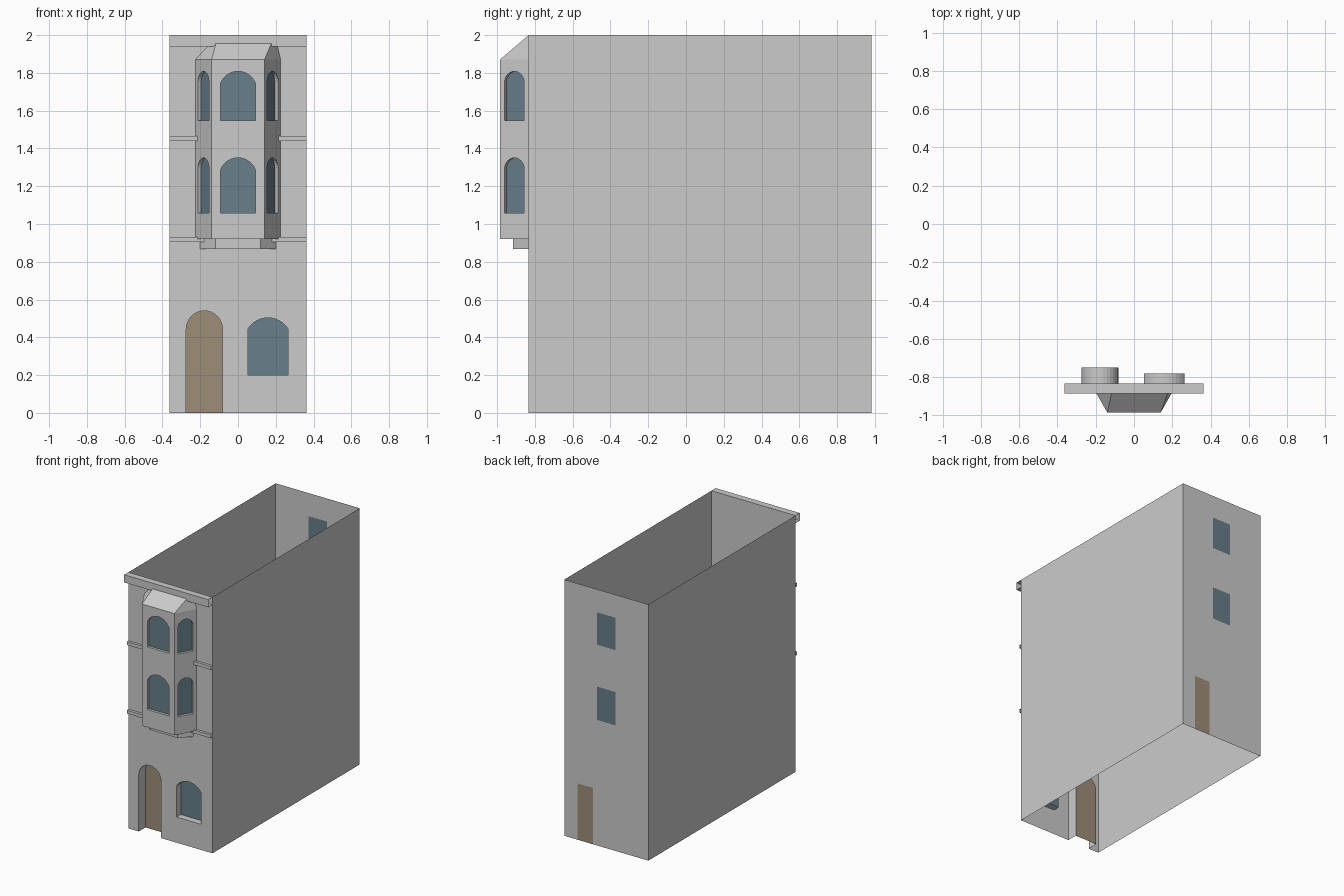
import bpy, bmesh, math
from mathutils import Vector

if "Cube" in bpy.data.objects:
    bpy.data.objects.remove(bpy.data.objects["Cube"])

W, F, B, H = 0.363, -0.833, 0.983, 2.0    # half width, front wall, back wall, height
BAY = -0.985                              # front of bay


def material(name, rgb):
    m = bpy.data.materials.new(name)
    m.diffuse_color = (*rgb, 1)
    m.use_nodes = True
    m.node_tree.nodes["Principled BSDF"].inputs["Base Color"].default_value = m.diffuse_color
    return m


GLASS = material("glass_blue", (0.14, 0.21, 0.255))
WOOD = material("door_brown", (0.34, 0.27, 0.19))


def mesh_object(name, verts, faces, mat=None):
    me = bpy.data.meshes.new(name)
    me.from_pydata([tuple(v) for v in verts], [], faces)
    me.update()
    ob = bpy.data.objects.new(name, me)
    bpy.context.collection.objects.link(ob)
    if mat:
        me.materials.append(mat)
    return ob


def rect(u0, u1, v0, v1):
    return [(u0, v0), (u0, v1), (u1, v1), (u1, v0)]


def arch(u0, u1, v0, spring, top, n=12):
    # opening outline: up the left jamb, over a circular arc, down the right jamb
    hw, c, rise = (u1 - u0) / 2, (u0 + u1) / 2, top - spring
    r = (hw * hw + rise * rise) / (2 * rise)
    a = math.asin(min(1, hw / r))
    arc = [(c + r * math.sin(t), top - r + r * math.cos(t))
           for t in (-a + 2 * a * i / n for i in range(n + 1))]
    return [(u0, v0)] + arc + [(u1, v0)]


def wall(name, origin, udir, inward, u0, u1, v0, v1, openings):
    # flat wall with holes; each opening is (name, outline, depth, material)
    o, ud, inn = Vector(origin), Vector(udir), Vector(inward)
    at = lambda p, d=0: o + ud * p[0] + Vector((0, 0, p[1])) + inn * d
    outline, loops = [(u0, v0)], []
    for _, pts, _, _ in openings:
        if pts[0][1] <= v0:
            outline += pts                # doorway notches the bottom edge
        else:
            loops.append(pts)
    outline += [(u1, v0), (u1, v1), (u0, v1)]
    bm = bmesh.new()
    edges = []
    for loop in [outline] + loops:
        vs = [bm.verts.new(at(p)) for p in loop]
        edges += [bm.edges.new((vs[i], vs[(i + 1) % len(vs)])) for i in range(len(vs))]
    bmesh.ops.triangle_fill(bm, edges=edges, use_beauty=True, normal=-inn)
    bm.normal_update()
    for f in bm.faces:
        if f.normal.dot(inn) > 0:
            f.normal_flip()
    # reveals around recessed openings
    for _, pts, depth, _ in openings:
        if depth:
            a = [bm.verts.new(at(p)) for p in pts]
            b = [bm.verts.new(at(p, depth)) for p in pts]
            n = len(pts)
            for i in range(n - 1 if pts[0][1] <= v0 else n):
                j = (i + 1) % n
                bm.faces.new((a[i], a[j], b[j], b[i]))
    me = bpy.data.meshes.new(name)
    bm.to_mesh(me)
    bm.free()
    bpy.context.collection.objects.link(bpy.data.objects.new(name, me))
    # door leaf or glass pane
    for pname, pts, depth, mat in openings:
        mesh_object(pname, [at(p, depth) for p in pts], [list(range(len(pts)))], mat)


def moulding(name, x0, x1, depth, z0, z1):
    # open-ended strip: top, front and underside only
    prof = [(F, z1), (F - depth, z1), (F - depth, z0), (F, z0)]
    verts = [(x, y, z) for x in (x0, x1) for y, z in prof]
    mesh_object(name, verts, [(i, i + 1, i + 5, i + 4) for i in range(3)])


# front and back walls
wall("front_wall", (0, F, 0), (1, 0, 0), (0, 1, 0), -W, W, 0, H, [
    ("front_door", arch(-0.274, -0.082, 0, 0.445, 0.54, 16), 0.083, WOOD),
    ("shop_window", arch(0.053, 0.265, 0.2, 0.445, 0.503), 0.052, GLASS)])
wall("back_wall", (0, B, 0), (1, 0, 0), (0, -1, 0), -W, W, 0, H, [
    ("back_door", rect(0.113, 0.25, 0, 0.44), 0, WOOD),
    ("back_window_lower", rect(-0.08, 0.08, 0.98, 1.24), 0, GLASS),
    ("back_window_upper", rect(-0.08, 0.08, 1.567, 1.82), 0, GLASS)])

# side walls, open at top and bottom
for s, side in ((-1, "left"), (1, "right")):
    mesh_object(side + "_wall", [(s * W, F, 0), (s * W, B, 0), (s * W, B, H), (s * W, F, H)],
                [(0, 1, 2, 3)[::s]])

# cornice and string courses
moulding("cornice", -W, W, 0.052, 1.94, H)
for level, inner, z in (("lower", 0.18, 0.905), ("upper", 0.215, 1.44)):
    moulding(level + "_string_course_left", -W, -inner, 0.02, z, z + 0.026)
    moulding(level + "_string_course_right", inner, W, 0.02, z, z + 0.026)

# bay: front face and two angled cheeks
Z0, Z1, FX, WX = 0.92, 1.87, 0.14, 0.226
levels = (("lower", 1.058, 1.35), ("upper", 1.547, 1.808))
wall("bay_front", (0, BAY, 0), (1, 0, 0), (0, 1, 0), -FX, FX, Z0, Z1,
     [("bay_window_" + n, arch(-0.093, 0.093, a, b - 0.064, b), 0.02, GLASS)
      for n, a, b in levels])
cheek = Vector((WX - FX, F - BAY, 0))
L, c = cheek.length, cheek.normalized()
for s, side in ((-1, "left"), (1, "right")):
    wall("bay_cheek_" + side, (s * FX, BAY, 0), (s * c.x, c.y, 0), (-s * c.y, c.x, 0),
         0, L, Z0, Z1,
         [("bay_%s_window_%s" % (side, n), arch(L / 2 - 0.06, L / 2 + 0.06, a, b - 0.054, b),
           0.02, GLASS) for n, a, b in levels])

# bay underside, roof and bracket below
plan = [(-WX, F), (-FX, BAY), (FX, BAY), (WX, F)]
mesh_object("bay_underside", [(x, y, Z0) for x, y in plan], [(3, 2, 1, 0)])
mesh_object("bay_roof", [(x, y, Z1) for x, y in plan] + [(-0.105, F, H), (0.195, F, H)],
            [(0, 1, 4), (1, 2, 5, 4), (2, 3, 5)])
base = [(-0.2, F), (-0.12, -0.917), (0.12, -0.917), (0.2, F)]
mesh_object("bay_base", [(x, y, z) for z in (0.867, Z0) for x, y in base],
            [(3, 2, 1, 0)] + [(i, i + 1, i + 5, i + 4) for i in range(3)])
